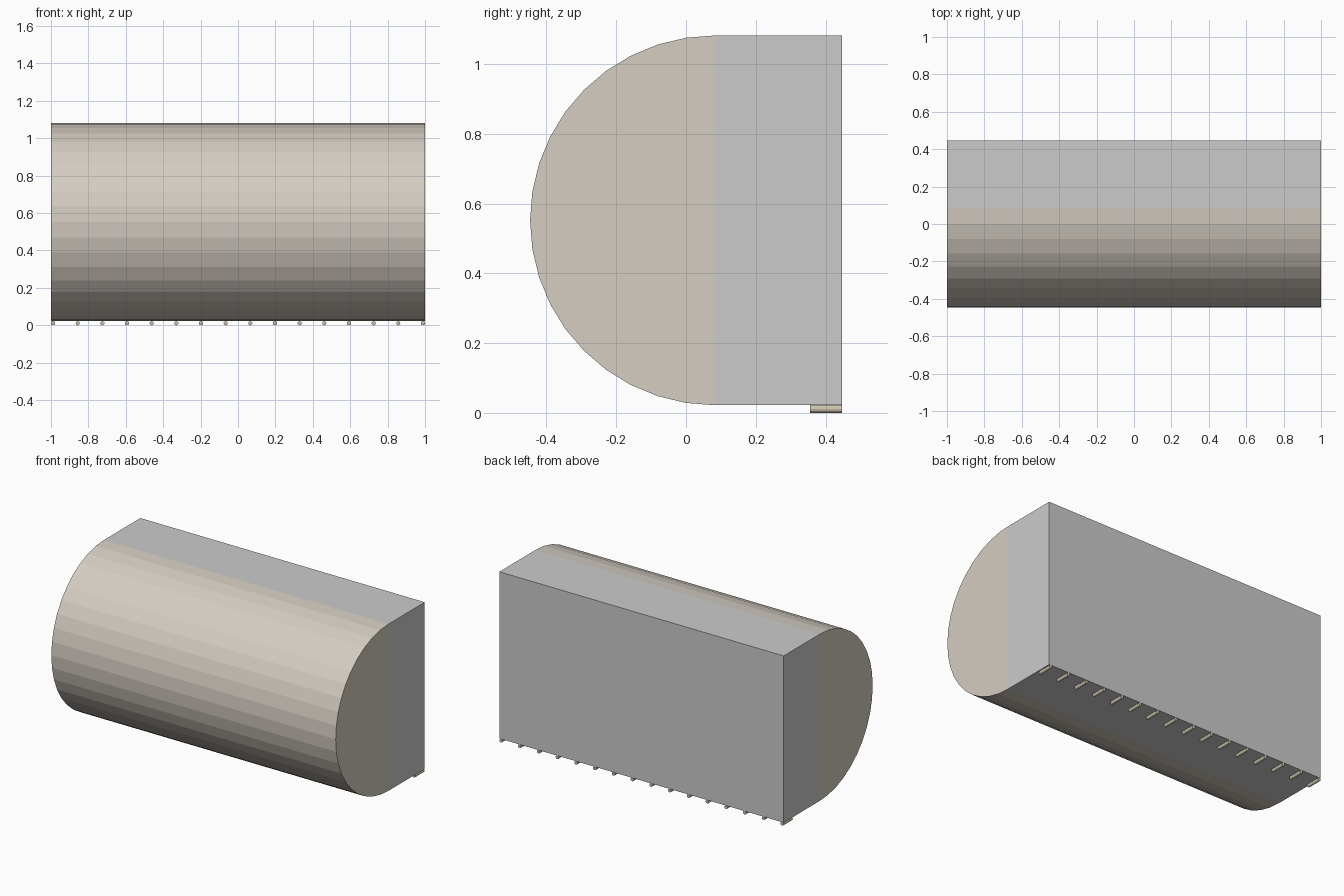
import bpy, bmesh
from math import sin, cos, pi
from mathutils import Vector

if "Cube" in bpy.data.objects:
    bpy.data.objects.remove(bpy.data.objects["Cube"])

R, CY, CZ = 0.53, 0.083, 0.552   # curved front: radius and axis position
BACK = 0.447
PEG_R, PEG_LEN, PEGS = 0.011, 0.092, 16


def material(name, rgb):
    m = bpy.data.materials.new(name)
    m.diffuse_color = (*rgb, 1)
    m.use_nodes = True
    m.node_tree.nodes["Principled BSDF"].inputs["Base Color"].default_value = m.diffuse_color
    return m


def prism(name, profile, offset, mat=None):
    """Closed flat-faced solid: a 3D outline swept along an offset."""
    bm = bmesh.new()
    face = bm.faces.new([bm.verts.new(p) for p in profile])
    ext = bmesh.ops.extrude_face_region(bm, geom=[face], use_keep_orig=True)
    verts = [g for g in ext["geom"] if isinstance(g, bmesh.types.BMVert)]
    bmesh.ops.translate(bm, verts=verts, vec=Vector(offset))
    bmesh.ops.recalc_face_normals(bm, faces=bm.faces)
    mesh = bpy.data.meshes.new(name)
    bm.to_mesh(mesh)
    bm.free()
    if mat:
        mesh.materials.append(mat)
    ob = bpy.data.objects.new(name, mesh)
    bpy.context.collection.objects.link(ob)
    return ob


warm = material("warm_grey", (0.66, 0.61, 0.54))
tan = material("tan", (0.62, 0.56, 0.42))

# Half-round front, 20 flat facets
arc = [(-1, CY - R * sin(pi * i / 20), CZ + R * cos(pi * i / 20)) for i in range(21)]
prism("rounded_front", arc, (2, 0, 0), warm)

# Rectangular back block
block = [(-1, y, CZ + s * R) for y, s in ((CY, 1), (BACK, 1), (BACK, -1), (CY, -1))]
prism("back_block", block, (2, 0, 0))

# Row of small round pegs under the back edge
for n in range(PEGS):
    x = -0.989 + n * 1.978 / (PEGS - 1)
    ring = [(x + PEG_R * sin(2 * pi * k / 12), BACK - PEG_LEN,
             PEG_R + PEG_R * cos(2 * pi * k / 12)) for k in range(12)]
    prism(f"peg_{n + 1}", ring, (0, PEG_LEN, 0), tan)
